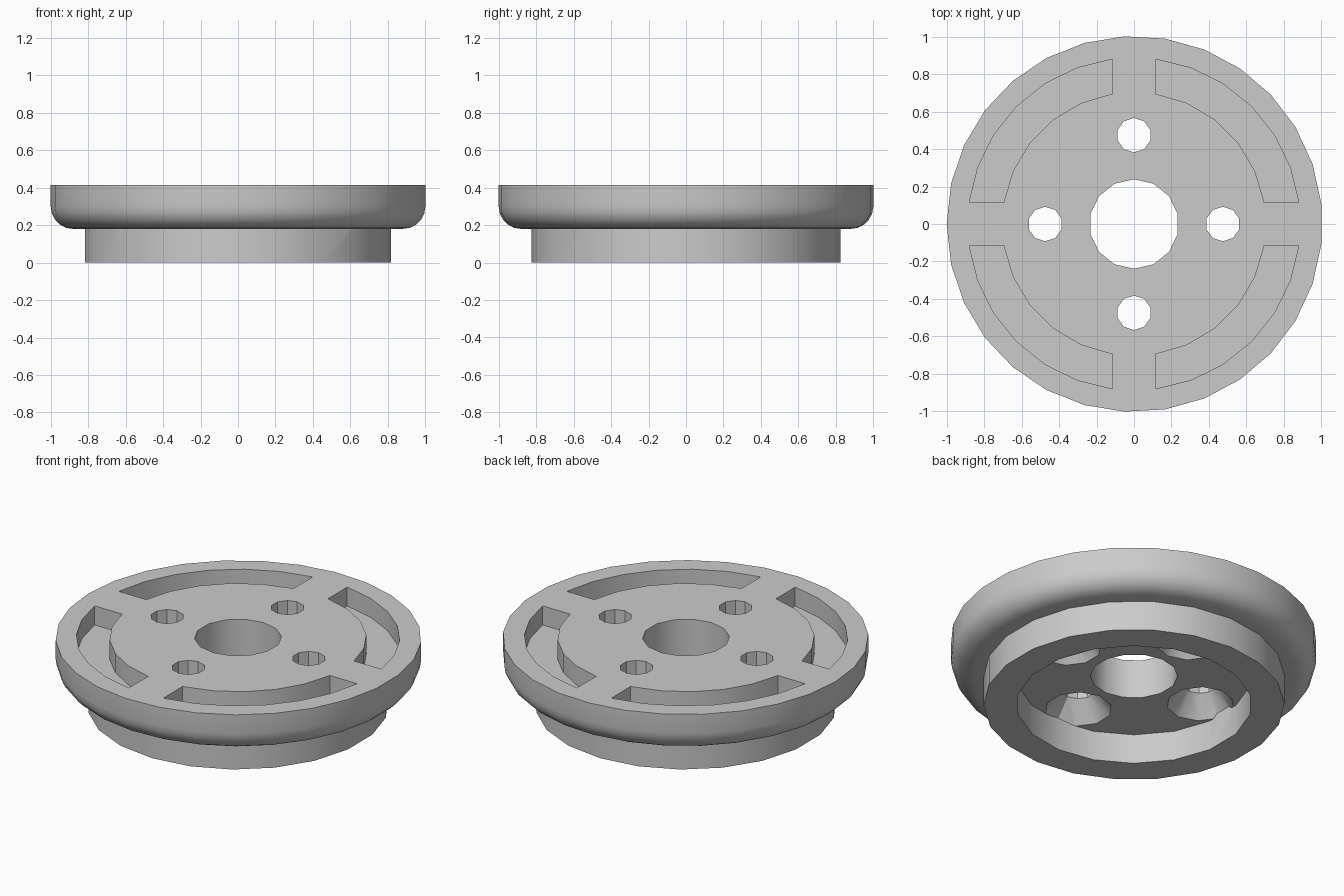
import bpy, bmesh
from math import cos, sin, pi, radians

cube = bpy.data.objects.get("Cube")
if cube:
    bpy.data.objects.remove(cube, do_unlink=True)

grey = bpy.data.materials.new("plain grey")
grey.use_nodes = True
colour = (0.6, 0.6, 0.6, 1)
grey.diffuse_color = colour
grey.node_tree.nodes["Principled BSDF"].inputs["Base Color"].default_value = colour


def solid(name, loops):
    """Closed solid skinned through stacked loops of points."""
    bm = bmesh.new()
    rings = [[bm.verts.new(p) for p in loop] for loop in loops]
    n = len(rings[0])
    for low, high in zip(rings, rings[1:]):
        for i in range(n):
            j = (i + 1) % n
            bm.faces.new((low[i], low[j], high[j], high[i]))
    bm.faces.new(rings[0][::-1])
    bm.faces.new(rings[-1])
    bmesh.ops.recalc_face_normals(bm, faces=bm.faces)
    mesh = bpy.data.meshes.new(name)
    bm.to_mesh(mesh)
    bm.free()
    mesh.materials.append(grey)
    obj = bpy.data.objects.new(name, mesh)
    bpy.context.collection.objects.link(obj)
    return obj


def lathe(name, profile, sides, x=0, y=0, phase=pi / 2):
    """Turned solid from (radius, height) pairs."""
    angles = [phase + 2 * pi * i / sides for i in range(sides)]
    return solid(name, [[(x + r * cos(a), y + r * sin(a), z) for a in angles]
                        for r, z in profile])


def combine(target, tool, operation):
    """Apply a boolean and discard the tool."""
    mod = target.modifiers.new("cut", 'BOOLEAN')
    mod.operation, mod.object, mod.solver = operation, tool, 'EXACT'
    bpy.context.view_layer.objects.active = target
    bpy.ops.object.modifier_apply(modifier=mod.name)
    bpy.data.objects.remove(tool, do_unlink=True)


TOP, UNDER, SLOT_FLOOR = 0.415, 0.18, 0.30

# Flange with a rounded lower edge
fillet = [(0.883 + 0.12 * sin(t * pi / 10), UNDER + 0.12 * (1 - cos(t * pi / 10)))
          for t in range(6)]
flange = lathe("flange", fillet + [(1.003, TOP)], 29, x=0.003, phase=pi)

# Central bore
combine(flange, lathe("bore", [(0.239, 0), (0.239, 0.6)], 14), 'DIFFERENCE')

for k in range(4):
    # Countersunk bolt holes
    a = k * pi / 2
    hole = lathe("bolt_hole", [(0.193, 0.17), (0.092, 0.30), (0.092, 0.6)], 10,
                 x=0.474 * cos(a), y=0.474 * sin(a))
    combine(flange, hole, 'DIFFERENCE')
    # Curved slots in the top face
    outer = [(0.887, radians(7.5 + 12.5 * i)) for i in range(7)]
    inner = [(0.705, radians(80.6 - 14.24 * i)) for i in range(6)]
    outline = [(r * cos(t + a), r * sin(t + a)) for r, t in outer + inner]
    slot = solid("slot", [[(x, y, z) for x, y in outline] for z in (SLOT_FLOOR, 0.6)])
    combine(flange, slot, 'DIFFERENCE')

# Lower collar, hollowed and joined to the flange
collar = lathe("collar", [(0.825, 0), (0.825, 0.2)], 22)
combine(collar, lathe("recess", [(0.645, -0.1), (0.645, 0.3)], 18), 'DIFFERENCE')
combine(flange, collar, 'UNION')
flange.name = "slotted_flange"

# Smooth the turned walls, keep the corners crisp
bpy.ops.object.select_all(action='DESELECT')
flange.select_set(True)
bpy.context.view_layer.objects.active = flange
bpy.ops.object.shade_smooth_by_angle(angle=radians(32))
